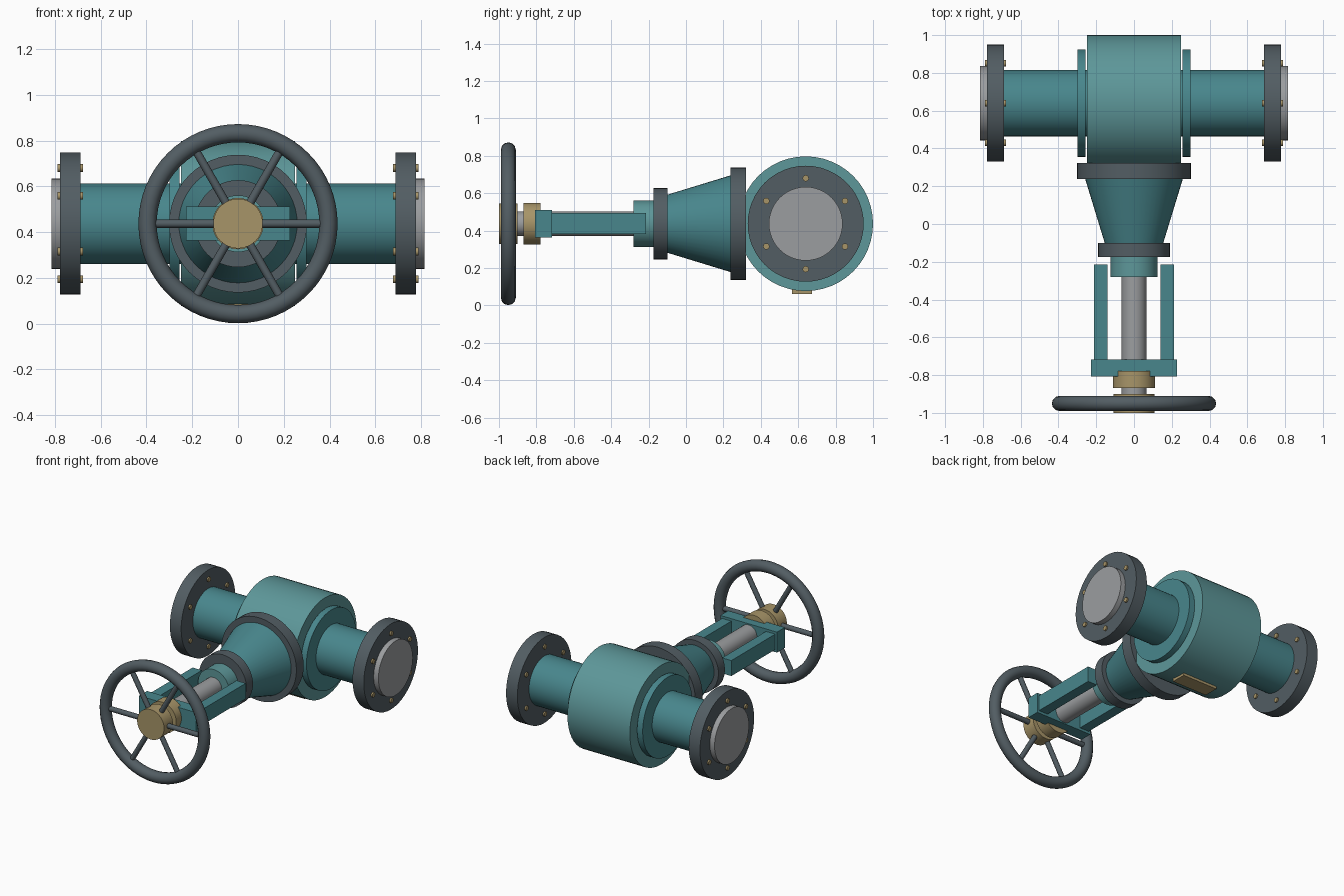
import bpy, bmesh
from math import radians, sin, cos
from mathutils import Matrix

if "Cube" in bpy.data.objects:
    bpy.data.objects.remove(bpy.data.objects["Cube"])

CY, CZ = 0.64, 0.437          # pipe axis (y, z); the stem shares CZ


def mat(name, rgb):
    m = bpy.data.materials.new(name)
    m.diffuse_color = (*rgb, 1)
    m.use_nodes = True
    m.node_tree.nodes["Principled BSDF"].inputs["Base Color"].default_value = m.diffuse_color
    return m


TEAL = mat("teal_paint", (0.065, 0.24, 0.265))
LIGHT_TEAL = mat("light_teal_paint", (0.11, 0.31, 0.32))
DARK = mat("dark_steel", (0.085, 0.11, 0.125))
BRASS = mat("brass", (0.39, 0.30, 0.14))
STEEL = mat("bare_steel", (0.33, 0.34, 0.35))


def finish(name, bm, material):
    bmesh.ops.recalc_face_normals(bm, faces=bm.faces)
    me = bpy.data.meshes.new(name)
    bm.to_mesh(me)
    bm.free()
    me.materials.append(material)
    ob = bpy.data.objects.new(name, me)
    bpy.context.collection.objects.link(ob)
    return ob


def add_cyl(bm, axis, a, b, r1, r2, p, q, seg):
    """Cylinder or cone from a to b along x or y; p, q place the other two axes."""
    m = (a + b) / 2
    if axis == "x":
        mtx = Matrix.Translation((m, p, q)) @ Matrix.Rotation(radians(90), 4, "Y")
    else:
        mtx = Matrix.Translation((p, m, q)) @ Matrix.Rotation(radians(-90), 4, "X")
    bmesh.ops.create_cone(bm, cap_ends=True, segments=seg, radius1=r1, radius2=r2,
                          depth=b - a, matrix=mtx)


def cyl_x(name, a, b, r, material):
    bm = bmesh.new()
    add_cyl(bm, "x", min(a, b), max(a, b), r, r, CY, CZ, 48)
    return finish(name, bm, material)


def cyl_y(name, a, b, r, material, r2=None):
    bm = bmesh.new()
    add_cyl(bm, "y", a, b, r, r if r2 is None else r2, 0, CZ, 48)
    return finish(name, bm, material)


def box(name, centre, size, material):
    bm = bmesh.new()
    bmesh.ops.create_cube(bm, size=1,
                          matrix=Matrix.Translation(centre) @ Matrix.Diagonal((*size, 1)))
    return finish(name, bm, material)


# Valve body and name plate underneath
cyl_x("valve_body", -0.25, 0.25, 0.36, LIGHT_TEAL)
box("name_plate", (0, 0.62, 0.073), (0.28, 0.108, 0.024), BRASS)

# Pipe ends, mirrored left and right
for side, s in (("left", -1), ("right", 1)):
    cyl_x(side + "_shoulder", s * 0.256, s * 0.30, 0.285, TEAL)
    cyl_x(side + "_pipe", s * 0.24, s * 0.70, 0.176, TEAL)
    cyl_x(side + "_flange", s * 0.687, s * 0.777, 0.31, DARK)
    cyl_x(side + "_raised_face", s * 0.77, s * 0.815, 0.197, STEEL)
    bm = bmesh.new()
    for i in range(6):
        t = radians(30 + 60 * i)
        lo, hi = sorted((s * 0.677, s * 0.788))
        add_cyl(bm, "x", lo, hi, 0.017, 0.017,
                CY + 0.243 * cos(t), CZ + 0.243 * sin(t), 12)
    finish(side + "_flange_bolts", bm, BRASS)

# Bonnet, gland and stem
cyl_y("bonnet_flange", 0.239, 0.322, 0.301, DARK)
cyl_y("bonnet", -0.11, 0.25, 0.152, TEAL, 0.262)
cyl_y("gland_flange", -0.174, -0.10, 0.19, DARK)
cyl_y("gland", -0.28, -0.165, 0.124, LIGHT_TEAL)
cyl_y("stem", -0.96, -0.26, 0.066, STEEL)

# Yoke
for side, s in (("left", -1), ("right", 1)):
    box(side + "_yoke_arm", (s * 0.176, -0.47, CZ), (0.074, 0.51, 0.112), TEAL)
box("yoke_bridge", (0, -0.762, CZ), (0.454, 0.09, 0.148), TEAL)
cyl_y("yoke_nut", -0.868, -0.778, 0.112, BRASS)

# Handwheel
cyl_y("handwheel_hub", -1.0, -0.9, 0.108, BRASS)

bm = bmesh.new()
profile = [bm.verts.new((0.395 + 0.04 * cos(radians(a)), -0.95 + 0.04 * sin(radians(a)), CZ))
           for a in range(0, 360, 30)]
edges = [bm.edges.new((profile[i - 1], profile[i])) for i in range(12)]
bmesh.ops.spin(bm, geom=profile + edges, cent=(0, 0, CZ), axis=(0, 1, 0),
               angle=radians(360), steps=64, use_merge=True)
bmesh.ops.remove_doubles(bm, verts=bm.verts, dist=1e-4)
finish("handwheel_rim", bm, DARK)

bm = bmesh.new()
for i in range(6):
    mtx = (Matrix.Translation((0, -0.95, CZ)) @ Matrix.Rotation(radians(60 * i), 4, "Y")
           @ Matrix.Translation((0.24, 0, 0)) @ Matrix.Rotation(radians(90), 4, "Y"))
    bmesh.ops.create_cone(bm, cap_ends=True, segments=12, radius1=0.018, radius2=0.018,
                          depth=0.31, matrix=mtx)
finish("handwheel_spokes", bm, DARK)

# Smooth round surfaces, keep edges sharp
for ob in bpy.context.scene.objects:
    ob.select_set(True)
    bpy.context.view_layer.objects.active = ob
bpy.ops.object.shade_smooth_by_angle(angle=radians(35))
